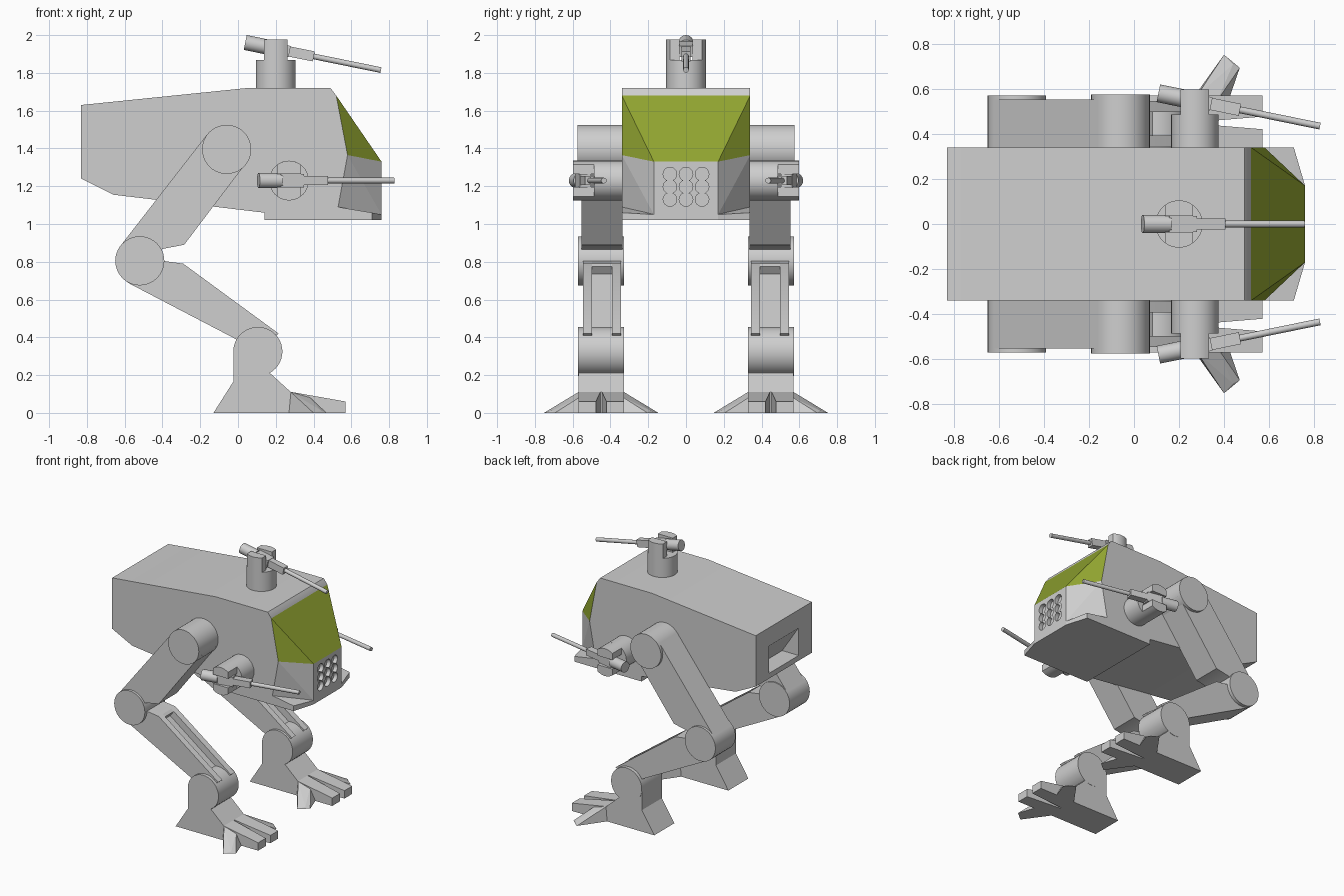
import bpy, bmesh, math
from mathutils import Matrix, Vector

if "Cube" in bpy.data.objects:
    bpy.data.objects.remove(bpy.data.objects["Cube"])


def material(name, rgb):
    m = bpy.data.materials.new(name)
    m.diffuse_color = (*rgb, 1)
    m.use_nodes = True
    m.node_tree.nodes["Principled BSDF"].inputs["Base Color"].default_value = m.diffuse_color
    return m


GREY = material("armour grey", (0.62, 0.62, 0.62))
OLIVE = material("olive glass", (0.28, 0.37, 0.03))
I = Matrix.Identity(4)
# Maps a flat (x, y) profile to the side plane (x, z), with depth along y
SIDE = Matrix(((1, 0, 0, 0), (0, 0, 1, 0), (0, 1, 0, 0), (0, 0, 0, 1)))


def finish(name, bm, mat=I):
    bm.transform(mat)
    bmesh.ops.recalc_face_normals(bm, faces=bm.faces[:])
    for f in bm.faces:
        f.smooth = True
    for e in bm.edges:
        e.smooth = e.calc_face_angle(0) < 0.5
    me = bpy.data.meshes.new(name)
    bm.to_mesh(me)
    bm.free()
    me.materials.append(GREY)
    ob = bpy.data.objects.new(name, me)
    bpy.context.scene.collection.objects.link(ob)
    return ob


def prism(name, pts, a, b, mat=SIDE):
    bm = bmesh.new()
    f = bm.faces.new([bm.verts.new((x, y, a)) for x, y in pts])
    ext = bmesh.ops.extrude_face_region(bm, geom=[f])["geom"]
    for v in ext:
        if isinstance(v, bmesh.types.BMVert):
            v.co.z = b
    return finish(name, bm, mat)


def disc(name, cx, cy, r, a, b, mat=SIDE, n=40):
    pts = [(cx + r * math.cos(2 * math.pi * i / n), cy + r * math.sin(2 * math.pi * i / n))
           for i in range(n)]
    return prism(name, pts, a, b, mat)


def hull(name, pts):
    bm = bmesh.new()
    vs = [bm.verts.new(p) for p in pts]
    bmesh.ops.convex_hull(bm, input=vs)
    bmesh.ops.dissolve_limit(bm, angle_limit=0.02, verts=bm.verts[:], edges=bm.edges[:])
    ob = finish(name, bm)
    for p in ob.data.polygons:
        p.use_smooth = False
    return ob


def both(pts):
    return [(x, s * y, z) for x, y, z in pts for s in (1, -1)]


def cut(ob, cutter):
    cutter.hide_render = True
    cutter.hide_viewport = True
    m = ob.modifiers.new("cut", "BOOLEAN")
    m.operation = "DIFFERENCE"
    m.solver = "EXACT"
    m.object = cutter


# Main hull, with a sloped hatch recess in the back
body = prism("body", [(-.83, 1.24), (-.66, 1.155), (.14, 1.06), (.14, 1.02), (.53, 1.02),
                      (.53, 1.09), (.58, 1.365), (.52, 1.68), (.49, 1.72), (.05, 1.72),
                      (-.83, 1.63)], -.34, .34)
cut(body, prism("hatch_cutter", [(-.86, 1.28), (-.69, 1.28), (-.828, 1.49), (-.86, 1.49)],
                -.18, .18))

# Nose with windscreen; upper forward-facing faces are glass
nose = hull("nose", both([(.52, .34, 1.68), (.58, .34, 1.365), (.53, .34, 1.09),
                          (.76, .17, 1.33), (.76, .17, 1.05)]))
nose.data.materials.append(OLIVE)
for p in nose.data.polygons:
    if p.center.z > 1.34 and p.normal.x > .2:
        p.material_index = 1

# Chin plate under the nose
hull("chin_plate", both([(.53, .34, 1.02), (.53, .34, 1.09), (.71, .34, 1.02),
                         (.71, .34, 1.06), (.76, .17, 1.02), (.76, .17, 1.05)]))

# Grid of nine launch tubes cut in the nose
ACROSS = Matrix(((0, 0, 1, 0), (1, 0, 0, 0), (0, 1, 0, 0), (0, 0, 0, 1)))
for i in (-1, 0, 1):
    for j in (-1, 0, 1):
        cut(nose, disc("tube_cutter", i * .085, 1.197 + j * .067, .036, .73, .80, ACROSS, 24))


# Gun turret in its own frame: x forward, z away from the hull
def turret(name, mat):
    disc(name + "_base", 0, 0, .105, -.01, .147, mat)
    xs = [-.063 + .126 * i / 8 for i in range(9)]
    for s in (1, -1):
        arc = [(x, s * math.sqrt(.105 ** 2 - x * x)) for x in xs]
        prism(name + "_fork", [(-.063, s * .035)] + arc + [(.063, s * .035)], .14, .257, mat)
    gun = (mat @ Matrix.Translation((0, 0, .208)) @ Matrix.Rotation(math.radians(11.5), 4, "Y")
           @ Matrix.Rotation(math.radians(90), 4, "Y"))
    disc(name + "_breech", 0, 0, .04, -.165, -.04, gun, 24)
    box = lambda h, w: [(-h, -w), (h, -w), (h, w), (-h, w)]
    prism(name + "_receiver", box(.03, .036), -.05, .075, gun)
    prism(name + "_shroud", box(.027, .024), .07, .205, gun)
    disc(name + "_barrel", 0, 0, .015, .2, .568, gun, 16)


turret("top_turret", Matrix.Translation((.2, 0, 1.72)))
for s in (1, -1):
    turret("side_turret", Matrix.Translation((.27, s * .34, 1.23))
           @ Matrix.Rotation(-s * math.pi / 2, 4, "X"))

# Legs
SHIN = [(-.52, .805), (-.40, .805), (-.29, .79), (.215, .42), (.105, .325), (-.01, .39),
        (-.585, .69)]
SLOT = SHIN[:3] + [(-.27, .775), (-.30, .735), (.14, .41), (.105, .325)] + SHIN[5:]
for s in (1, -1):
    disc("hip", -.06, 1.395, .13, s * .33, s * .575)
    prism("thigh", [(-.163, 1.475), (-.622, .885), (-.52, .805), (-.40, .868), (-.285, .89),
                    (.06, 1.345), (-.06, 1.395)], s * .335, s * .553)
    disc("knee", -.52, .805, .13, s * .327, s * .572)
    # Shin: two full rails with a slotted core between
    prism("shin_rail", SHIN, s * .345, s * .393)
    prism("shin_rail", SHIN, s * .497, s * .546)
    prism("shin_core", SLOT, s * .393, s * .497)
    disc("ankle", .105, .325, .13, s * .327, s * .572)
    prism("foot_block", [(-.025, .325), (-.025, .165), (-.13, 0), (.29, 0), (.28, .11),
                         (.17, .21), (.19, .325)], s * .328, s * .57)
    # Two forward toes and two splayed toes, mirrored about the foot centre
    for t in (1, -1):
        y = lambda v: s * (.449 + t * v)
        hull("front_toe", [(x, y(v), z) for x, zs, a in ((.27, .113, .003), (.57, .06, .028))
                           for z in (0, zs) for v in (a, .121)])
        hull("side_toe", [(.27, y(.10), .113), (.27, y(.10), 0), (.28, y(.121), .11),
                          (.37, y(.10), .092), (.42, y(.10), 0), (.27, y(.121), 0),
                          (.40, y(.303), 0), (.47, y(.245), 0), (.44, y(.26), .012)])
